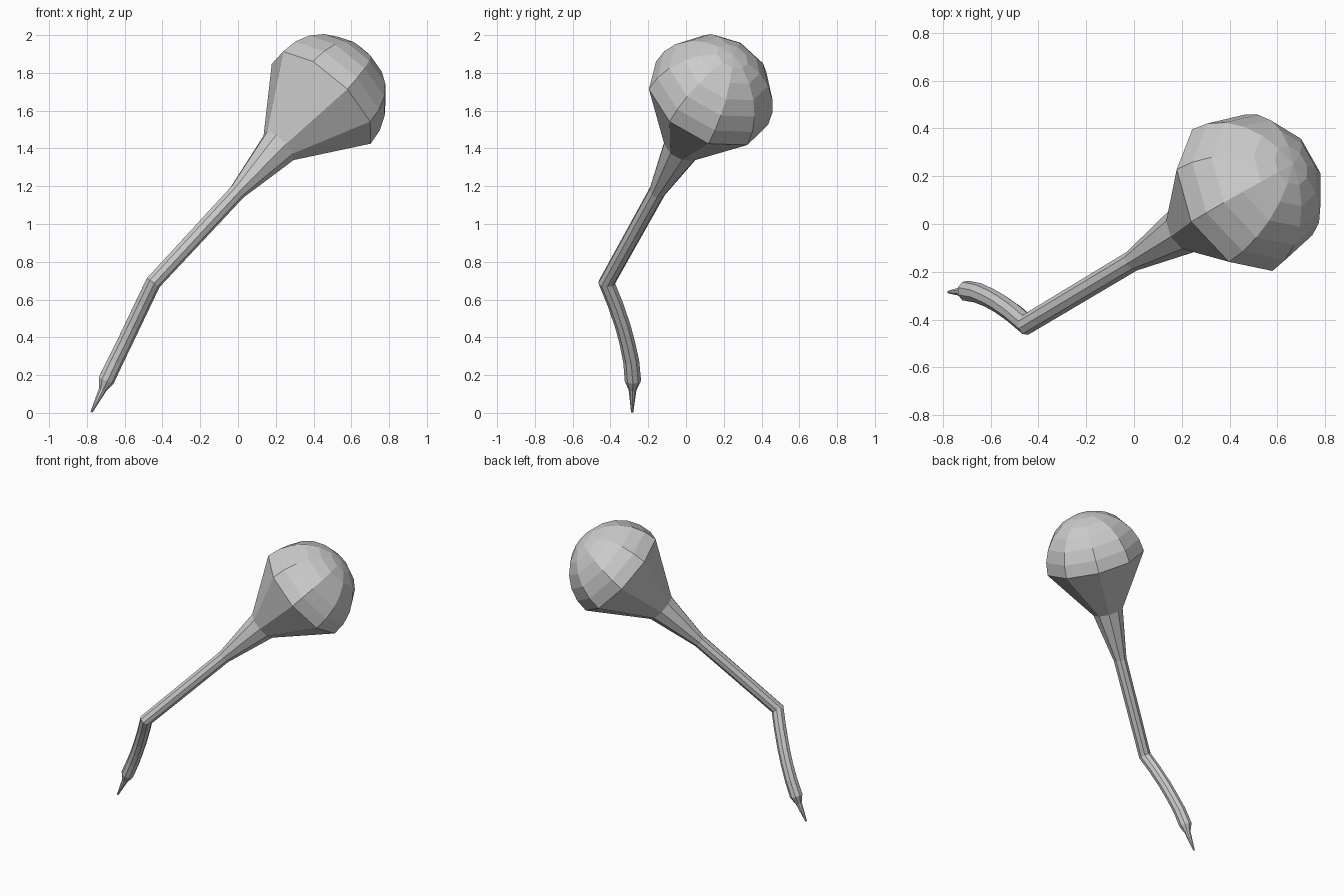
import bpy, bmesh, math
from mathutils import Vector

if "Cube" in bpy.data.objects:
    bpy.data.objects.remove(bpy.data.objects["Cube"])

SIDES = 9


def sweep(name, stations, first_spoke):
    """Skin a nine-sided tube through (centre, radius) stations, mitred at bends."""
    bm = bmesh.new()
    pts = [Vector(c) for c, r in stations]
    dirs = [(b - a).normalized() for a, b in zip(pts, pts[1:])]
    spoke = Vector(first_spoke)
    spoke = (spoke - dirs[0] * spoke.dot(dirs[0])).normalized()
    rings = []
    for i, (p, (_, r)) in enumerate(zip(pts, stations)):
        d_in = dirs[max(i - 1, 0)]
        d_out = dirs[min(i, len(dirs) - 1)]
        n = (d_in + d_out).normalized()
        side = d_in.cross(spoke)
        ring = []
        for k in range(SIDES):
            a = 2 * math.pi * k / SIDES
            o = (spoke * math.cos(a) + side * math.sin(a)) * r
            ring.append(bm.verts.new(p + o - d_in * (o.dot(n) / d_in.dot(n))))
        rings.append(ring)
        spoke = d_in.rotation_difference(d_out) @ spoke
    for lo, hi in zip(rings, rings[1:]):
        for k in range(SIDES):
            j = (k + 1) % SIDES
            bm.faces.new((lo[k], lo[j], hi[j], hi[k]))
    bm.faces.new(rings[0])
    bm.faces.new(rings[-1])
    bmesh.ops.remove_doubles(bm, verts=bm.verts, dist=0.0008)
    bmesh.ops.recalc_face_normals(bm, faces=bm.faces)
    mesh = bpy.data.meshes.new(name)
    bm.to_mesh(mesh)
    bm.free()
    obj = bpy.data.objects.new(name, mesh)
    bpy.context.collection.objects.link(obj)
    return obj


# axis of the bulb and the straight shaft
centre = Vector((0.448, 0.119, 1.66))
axis = Vector((0.628, 0.378, 0.68)).normalized()
R = 0.346

# dome of the bulb, pole to rim in 15 degree steps
stations = []
for step in range(6, -1, -1):
    t = math.radians(15 * step)
    stations.append((centre + axis * R * math.sin(t), max(R * math.cos(t), 0.0001)))

# flared collar and neck of the shaft
stations += [(centre - axis * 0.368, 0.105), (centre - axis * 0.72, 0.045)]

# elbow and curved lower stem
stations += [((-0.45, -0.42, 0.69), 0.042),
             ((-0.505, -0.373, 0.575), 0.042),
             ((-0.56, -0.334, 0.46), 0.042),
             ((-0.603, -0.310, 0.37), 0.042),
             ((-0.65, -0.290, 0.275), 0.043),
             ((-0.699, -0.281, 0.172), 0.044)]

# pinched point at the foot
stations += [((-0.718, -0.283, 0.122), 0.021),
             ((-0.776, -0.285, 0.004), 0.006)]

sweep("bulb_with_bent_stem", stations, (-0.268, 0.111, 0.19))
